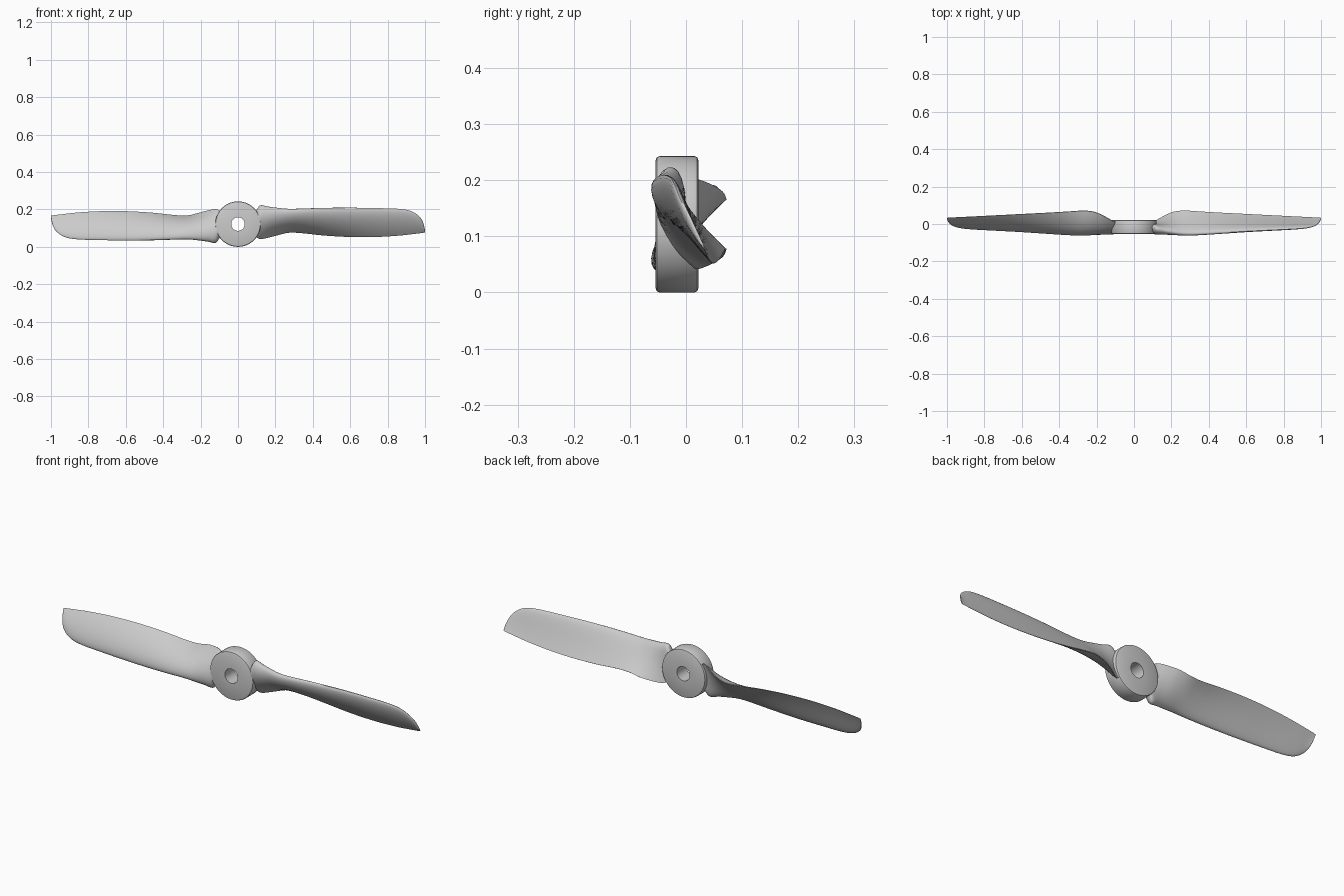
import bpy, bmesh, math
from mathutils import Vector

if "Cube" in bpy.data.objects:
    bpy.data.objects.remove(bpy.data.objects["Cube"])

CZ = 0.1215  # height of the propeller axis


def finish(bm, name, angle=35):
    bmesh.ops.recalc_face_normals(bm, faces=bm.faces)
    me = bpy.data.meshes.new(name)
    bm.to_mesh(me)
    bm.free()
    ob = bpy.data.objects.new(name, me)
    bpy.context.collection.objects.link(ob)
    ob.location.z = CZ
    bpy.ops.object.select_all(action='DESELECT')
    ob.select_set(True)
    bpy.context.view_layer.objects.active = ob
    bpy.ops.object.shade_smooth_by_angle(angle=math.radians(angle))
    return ob


def skin(bm, rings, closed):
    n = len(rings[0])
    pairs = list(zip(rings, rings[1:])) + ([(rings[-1], rings[0])] if closed else [])
    for a, b in pairs:
        for i in range(n):
            j = (i + 1) % n
            bm.faces.new((a[i], a[j], b[j], b[i]))


# Hub: rounded disc with a shaft hole, turned about the y axis
def make_hub():
    r, hole, y0, y1, b = 0.1215, 0.036, -0.054, 0.022, 0.007
    profile = [(hole, y0), (r - b, y0), (r - b * 0.3, y0 + b * 0.3), (r, y0 + b),
               (r, y1 - b), (r - b * 0.3, y1 - b * 0.3), (r - b, y1), (hole, y1)]
    bm = bmesh.new()
    rings = []
    for rad, y in profile:
        rings.append([bm.verts.new((rad * math.cos(t), y, rad * math.sin(t)))
                      for t in (2 * math.pi * k / 72 for k in range(72))])
    skin(bm, rings, True)
    finish(bm, "hub")


# Blade stations: x, leading edge y z, trailing edge y z, thickness
STATIONS = [
    (0.075, -0.022, 0.165, 0.005, 0.080, 0.050),
    (0.098, -0.023, 0.195, 0.012, 0.052, 0.054),
    (0.120, -0.030, 0.222, 0.020, 0.042, 0.056),
    (0.160, -0.040, 0.214, 0.042, 0.049, 0.055),
    (0.210, -0.050, 0.206, 0.064, 0.062, 0.051),
    (0.270, -0.057, 0.200, 0.071, 0.076, 0.046),
    (0.340, -0.056, 0.202, 0.067, 0.074, 0.041),
    (0.460, -0.048, 0.207, 0.060, 0.061, 0.036),
    (0.600, -0.039, 0.209, 0.053, 0.053, 0.030),
    (0.740, -0.032, 0.207, 0.046, 0.053, 0.025),
    (0.860, -0.026, 0.203, 0.040, 0.060, 0.021),
    (0.925, -0.020, 0.191, 0.037, 0.067, 0.017),
    (0.968, -0.009, 0.164, 0.035, 0.072, 0.012),
    (0.990, 0.008, 0.130, 0.034, 0.075, 0.008),
    (1.000, 0.029, 0.088, 0.033, 0.077, 0.003),
]


def smooth_stations(steps=4):
    s = [STATIONS[0]] + STATIONS + [STATIONS[-1]]
    out = []
    for p0, p1, p2, p3 in zip(s, s[1:], s[2:], s[3:]):
        for k in range(steps):
            t = k / steps
            out.append([b + 0.5 * t * (c - a + t * (2*a - 5*b + 4*c - d + t * (3*(b - c) + d - a)))
                        for a, b, c, d in zip(p0, p1, p2, p3)])
    return out + [STATIONS[-1]]


# Airfoil outline: round leading edge, thin trailing edge, bulge on the front side
def section(st, n=14):
    x, ly, lz, ty, tz, th = st
    le, te = Vector((x, ly, lz - CZ)), Vector((x, ty, tz - CZ))
    chord = te - le
    normal = Vector((0, chord.z, -chord.y)).normalized()  # towards the front
    us = [0.5 - 0.5 * math.cos(math.pi * k / n) for k in range(n + 1)]

    def half(u):
        return 5 * th * (0.2969 * math.sqrt(u) - 0.126 * u - 0.3516 * u**2
                         + 0.2843 * u**3 - 0.0975 * u**4)
    front = [le + chord * u + normal * (half(u) + 0.3 * th * 4 * u * (1 - u)) for u in us]
    back = [le + chord * u - normal * (half(u) - 0.3 * th * 4 * u * (1 - u)) for u in us[1:]]
    return front + back[::-1]


# Each blade is the other turned half way round the hub
def make_blade(name, side):
    bm = bmesh.new()
    rings = [[bm.verts.new((p.x * side, p.y, p.z * side)) for p in section(st)]
             for st in smooth_stations()]
    skin(bm, rings, False)
    bm.faces.new(rings[0])
    bm.faces.new(rings[-1])
    finish(bm, name, 45)


make_hub()
make_blade("right_blade", 1)
make_blade("left_blade", -1)
